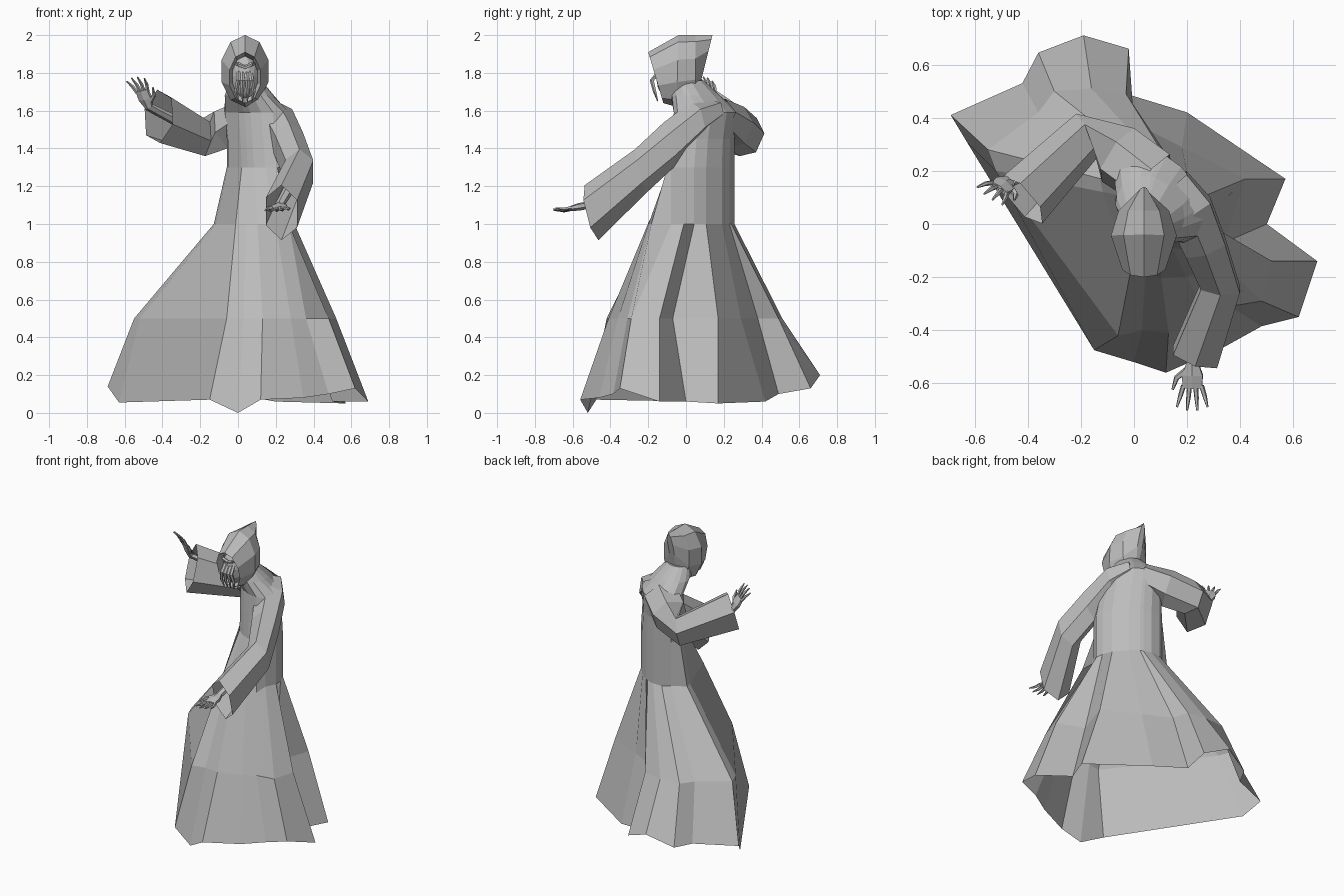
import bpy, bmesh
from math import sin, cos, pi, atan2, hypot
from mathutils import Vector

cube = bpy.data.objects.get("Cube")
if cube:
    bpy.data.objects.remove(cube, do_unlink=True)

grey = bpy.data.materials.new("cloth grey")
grey.use_nodes = True
tone = (0.5, 0.5, 0.5, 1)
grey.diffuse_color = tone
grey.node_tree.nodes["Principled BSDF"].inputs["Base Color"].default_value = tone


def finish(name, bm):
    bmesh.ops.recalc_face_normals(bm, faces=bm.faces)
    mesh = bpy.data.meshes.new(name)
    bm.to_mesh(mesh)
    bm.free()
    mesh.materials.append(grey)
    obj = bpy.data.objects.new(name, mesh)
    bpy.context.collection.objects.link(obj)
    return obj


def loft(name, rings, cap_start=False, cap_end=False):
    """Skin a list of equally long closed point rings."""
    bm = bmesh.new()
    loops = [[bm.verts.new(p) for p in ring] for ring in rings]
    count = len(loops[0])
    for low, high in zip(loops, loops[1:]):
        for i in range(count):
            j = (i + 1) % count
            bm.faces.new((low[i], low[j], high[j], high[i]))
    if cap_start:
        bm.faces.new(loops[0])
    if cap_end:
        bm.faces.new(loops[-1])
    return finish(name, bm)


def tube(name, path, sizes, up, sides=6, capped=False):
    """Tube along a path; sizes holds (height, width) half sizes, up the height axis."""
    path = [Vector(p) for p in path]
    up = Vector(up).normalized()
    rings = []
    for i, (point, (high, wide)) in enumerate(zip(path, sizes)):
        along = path[min(i + 1, len(path) - 1)] - path[max(i - 1, 0)]
        side = along.cross(up).normalized()
        turns = [2 * pi * k / sides for k in range(sides)]
        rings.append([point + up * high * cos(t) + side * wide * sin(t) for t in turns])
    return loft(name, rings, capped, capped)


# Robe folds: hem x, y, z followed by the same fold's x, y at knee height
FOLDS = [
    (-.69, .41, .14, -.55, .28), (-.42, .53, .13, -.36, .42), (-.36, .645, .13, -.3, .5),
    (-.19, .71, .2, -.16, .51), (-.02, .66, .13, -.03, .49), (-.03, .49, .1, 0, .38),
    (.2, .42, .06, .18, .29), (.57, .17, .05, .42, .17), (.5, 0, .06, .34, -.07),
    (.69, -.14, .06, .52, -.14), (.62, -.35, .13, .48, -.29), (.48, -.385, .1, .36, -.31),
    (.345, -.46, .08, .28, -.36), (.12, -.56, .07, .13, -.41), (0, -.52, 0, .03, -.4),
    (-.15, -.475, .07, -.06, -.42), (-.63, .31, .055, -.52, .2)]
WAIST = (.12, .08)


def fold_angle(i):
    even = 2.75 - 2 * pi * i / len(FOLDS)
    real = atan2(FOLDS[i][1] - WAIST[1], FOLDS[i][0] - WAIST[0])
    while real > even + pi:
        real -= 2 * pi
    return (even + real) / 2


def body_ring(cx, cy, z, wide, deep):
    """Oval turned so the chest looks diagonally forward."""
    ring = []
    for i in range(len(FOLDS)):
        dx, dy = cos(fold_angle(i)), sin(fold_angle(i))
        reach = 1 / hypot((dx - dy) / wide, (dx + dy) / deep) * 2 ** .5
        ring.append(Vector((cx + dx * reach, cy + dy * reach, z)))
    return ring


# Robe: skirt and torso in one skin, flaring early only at the front
waist = body_ring(*WAIST, 1.3, .215, .135)
hem = [Vector(fold[:3]) for fold in FOLDS]
knee = [Vector((*fold[3:], .5)) for fold in FOLDS]
hip = []
for i, (top, bottom) in enumerate(zip(waist, knee)):
    flare = 0 if 0 < i < 11 else .4 if 10 < i < 16 else .14
    point = top.lerp(bottom, flare)
    point.z = 1.0
    hip.append(point)
chest = body_ring(.11, .09, 1.45, .2, .13)
shoulders = body_ring(.1, .11, 1.59, .21, .13)
collar = body_ring(.06, .05, 1.68, .14, .12)
neck = body_ring(.04, .01, 1.76, .09, .08)
loft("robe", [hem, knee, hip, waist, chest, shoulders, collar, neck], cap_end=True)

# Sleeves
tube("left_sleeve",
     [(.13, .14, 1.6), (.21, .05, 1.55), (.27, -.09, 1.42), (.325, -.24, 1.28), (.23, -.5, 1.06)],
     [(.06, .1), (.1, .1), (.12, .09), (.12, .085), (.15, .1)], (0, -.25, 1))
tube("right_sleeve",
     [(.07, .17, 1.58), (-.06, .26, 1.51), (-.18, .33, 1.46), (-.42, .09, 1.57)],
     [(.09, .12), (.12, .12), (.11, .09), (.155, .11)], (-.05, .4, .9))


# Hands with forearms
def hand(label, elbow, wrist, along, thumbward):
    elbow, wrist = Vector(elbow), Vector(wrist)
    along = Vector(along).normalized()
    across = Vector(thumbward).normalized()
    flat = along.cross(across).normalized()
    knuckles = wrist + along * .1
    tube(label + "_forearm", [elbow, wrist, wrist + along * .02],
         [(.035, .035), (.02, .026), (.018, .028)], flat, 6, True)
    tube(label + "_palm", [wrist, wrist + along * .05, knuckles],
         [(.02, .025), (.02, .045), (.012, .042)], flat, 6, True)
    for k in range(4):
        shift = (k - 1.5) / 1.5
        reach = .1 - .02 * abs(shift)
        root = knuckles + across * shift * .034 - along * .01
        joint = root + along * reach * .5 + across * shift * .012
        tip = root + along * reach + across * shift * .024 - flat * .012
        tube(f"{label}_finger_{k + 1}", [root, joint, tip],
             [(.01, .01), (.009, .009), (.004, .004)], flat, 5, True)
    base = wrist + along * .03 + across * .02
    tube(label + "_thumb",
         [base, base + across * .04 + along * .03, base + across * .055 + along * .075],
         [(.014, .014), (.011, .011), (.005, .005)], flat, 5, True)


hand("left", (.32, -.25, 1.27), (.22, -.52, 1.1), (0, -1, -.2), (-1, 0, -.1))
hand("right", (-.2, .31, 1.48), (-.47, .16, 1.62), (-.45, -.3, 1), (.6, -.42, .1))


# Hood: upright rings from the face opening to the pointed back
def hood_ring(wide, top, bottom, y_top, y_bottom):
    ring = []
    for k in range(10):
        t = 2 * pi * k / 10
        share = (1 + cos(t)) / 2
        ring.append((.037 + wide * sin(t), y_bottom + (y_top - y_bottom) * share,
                     bottom + (top - bottom) * share))
    return ring


loft("hood", [hood_ring(.07, 1.89, 1.67, -.13, -.1), hood_ring(.085, 1.91, 1.64, -.2, -.12),
              hood_ring(.13, 2.0, 1.62, -.04, -.05), hood_ring(.1, 2.0, 1.64, .05, .05),
              hood_ring(.02, 2.0, 1.76, .14, .08)], cap_end=True)

# Face with a brow and hanging feelers
bm = bmesh.new()
bmesh.ops.create_icosphere(bm, subdivisions=2, radius=1)
for v in bm.verts:
    v.co = Vector((.037 + v.co.x * .075, -.09 + v.co.y * .07, 1.78 + v.co.z * .12))
finish("face", bm)
for k in range(4):
    shift = (k - 1.5) * .024
    x = .037 + shift
    tube(f"feeler_{k + 1}",
         [(x * .9, -.14, 1.81), (x, -.18, 1.76), (x + shift * .3, -.165, 1.7), (x, -.15, 1.65)],
         [(.012, .012), (.012, .012), (.01, .01), (.003, .003)], (0, -1, .1), 5, True)
for side in (-1, 1):
    tube("brow_left" if side > 0 else "brow_right",
         [(.037, -.16, 1.83), (.037 + side * .035, -.165, 1.845), (.037 + side * .06, -.13, 1.85)],
         [(.012, .012), (.012, .01), (.004, .004)], (0, 0, 1), 5, True)
